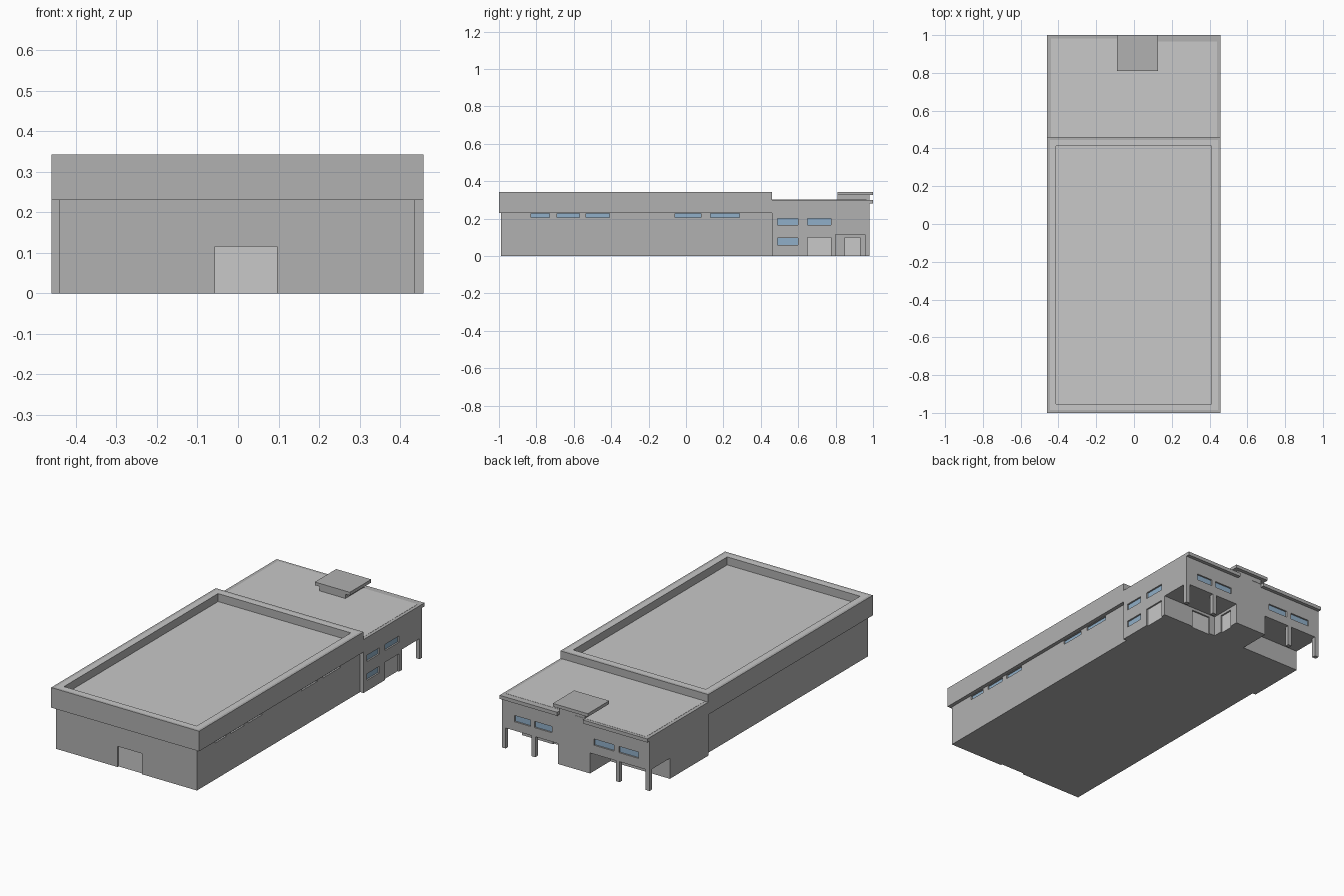
import bpy, bmesh
from mathutils import Vector

if "Cube" in bpy.data.objects:
    bpy.data.objects.remove(bpy.data.objects["Cube"])


def material(name, rgb):
    m = bpy.data.materials.new(name)
    m.diffuse_color = (*rgb, 1)
    m.use_nodes = True
    m.node_tree.nodes["Principled BSDF"].inputs["Base Color"].default_value = m.diffuse_color
    return m


WALL = material("wall grey", (0.44, 0.44, 0.44))
LIGHT = material("light grey", (0.58, 0.58, 0.58))
GLASS = material("window blue", (0.28, 0.43, 0.58))


def box(name, x0, x1, y0, y1, z0, z1, mat=WALL):
    bm = bmesh.new()
    bmesh.ops.create_cube(bm, size=1)
    for v in bm.verts:
        v.co = Vector((x1 if v.co.x > 0 else x0,
                       y1 if v.co.y > 0 else y0,
                       z1 if v.co.z > 0 else z0))
    me = bpy.data.meshes.new(name)
    bm.to_mesh(me)
    bm.free()
    me.materials.append(mat)
    ob = bpy.data.objects.new(name, me)
    bpy.context.collection.objects.link(ob)
    return ob


def cut(ob, *bounds):
    cutter = box("cutter", *bounds)
    cutter.hide_render = True
    cutter.hide_viewport = True
    mod = ob.modifiers.new("cut", 'BOOLEAN')
    mod.operation = 'DIFFERENCE'
    mod.solver = 'EXACT'
    mod.object = cutter


def opening(ob, name, face, pos, a0, a1, z0, z1, mat):
    """Shallow recess with a coloured panel; face is the outward direction."""
    s = 1 if face[0] == '+' else -1
    deep, mid, out = pos - s * 0.012, pos - s * 0.009, pos + s * 0.01
    low = 0 if z0 > 0 else 0.02

    def span(p, q, zlow):
        p, q = sorted((p, q))
        if face[1] == 'x':
            return (p, q, a0, a1, zlow, z1)
        return (a0, a1, p, q, zlow, z1)
    cut(ob, *span(deep, out, z0 - low))
    box(name, *span(deep, mid, z0), mat)


# Main hall walls
hall = box("hall_walls", -0.44, 0.437, -0.988, 0.46, 0, 0.235)
opening(hall, "front_door", '-y', -0.988, -0.057, 0.096, 0, 0.116, LIGHT)
for y0, y1 in ((-0.83, -0.73), (-0.69, -0.57), (-0.535, -0.41),
               (-0.06, 0.08), (0.13, 0.285)):
    opening(hall, "hall_window", '+x', 0.437, y0, y1, 0.205, 0.228, GLASS)

# Overhanging parapet with sunken roof
parapet = box("hall_parapet", -0.46, 0.458, -1, 0.46, 0.23, 0.343)
parapet.data.materials.append(LIGHT)
bm = bmesh.new()
bm.from_mesh(parapet.data)
bm.normal_update()
top = max(bm.faces, key=lambda f: f.calc_center_median().z)
bmesh.ops.inset_region(bm, faces=[top], thickness=0.02)
rim = bmesh.ops.inset_region(bm, faces=[top], thickness=0.046)["faces"]
for f in rim + [top]:
    f.material_index = 1
sunk = bmesh.ops.extrude_discrete_faces(bm, faces=[top])["faces"]
for f in sunk:
    for e in f.edges:
        for g in e.link_faces:
            if abs(g.normal.z) < 0.5 or g.calc_area() < 1e-9:
                g.material_index = 0
    f.material_index = 1
    bmesh.ops.translate(bm, verts=f.verts, vec=(0, 0, -0.045))
bm.to_mesh(parapet.data)
bm.free()

# Rear office block with a porch cut into each back corner
office = box("office_block", -0.46, 0.458, 0.459, 0.98, 0, 0.30)
cut(office, 0.11, 0.6, 0.80, 1.1, -0.1, 0.115)
cut(office, -0.6, -0.09, 0.80, 1.1, -0.1, 0.115)

# Office side windows and doors
for y0, y1, z0, z1 in ((0.49, 0.60, 0.165, 0.20), (0.65, 0.775, 0.165, 0.20),
                       (0.49, 0.60, 0.06, 0.096)):
    opening(office, "side_window", '+x', 0.458, y0, y1, z0, z1, GLASS)
opening(office, "side_door", '+x', 0.458, 0.65, 0.775, 0, 0.10, LIGHT)
opening(office, "porch_side_door", '+x', 0.11, 0.85, 0.93, 0, 0.10, LIGHT)
opening(office, "porch_back_door", '+y', 0.80, 0.147, 0.265, 0, 0.10, LIGHT)

# Back windows
for x0, x1 in ((0.28, 0.38), (0.145, 0.255), (-0.24, -0.115), (-0.39, -0.27)):
    opening(office, "back_window", '+y', 0.98, x0, x1, 0.165, 0.20, GLASS)

# Porch columns
for x in (-0.448, -0.262, 0.262, 0.446):
    box("porch_column", x - 0.012, x + 0.012, 0.957, 0.98, 0, 0.12)

# Office roof sheets and eaves trim
box("roof_sheet_left", -0.44, 0.0, 0.46, 0.982, 0.299, 0.301, LIGHT)
box("roof_sheet_right", 0.0, 0.44, 0.46, 0.965, 0.299, 0.301, LIGHT)
box("eaves_left", -0.46, -0.06, 0.975, 1.0, 0.28, 0.30)
box("eaves_right", 0.10, 0.458, 0.975, 1.0, 0.28, 0.30)

# Raised entrance canopy
box("canopy_riser", -0.06, 0.10, 0.81, 0.98, 0.29, 0.33)
box("canopy_slab", -0.09, 0.127, 0.81, 1.0, 0.325, 0.343)
